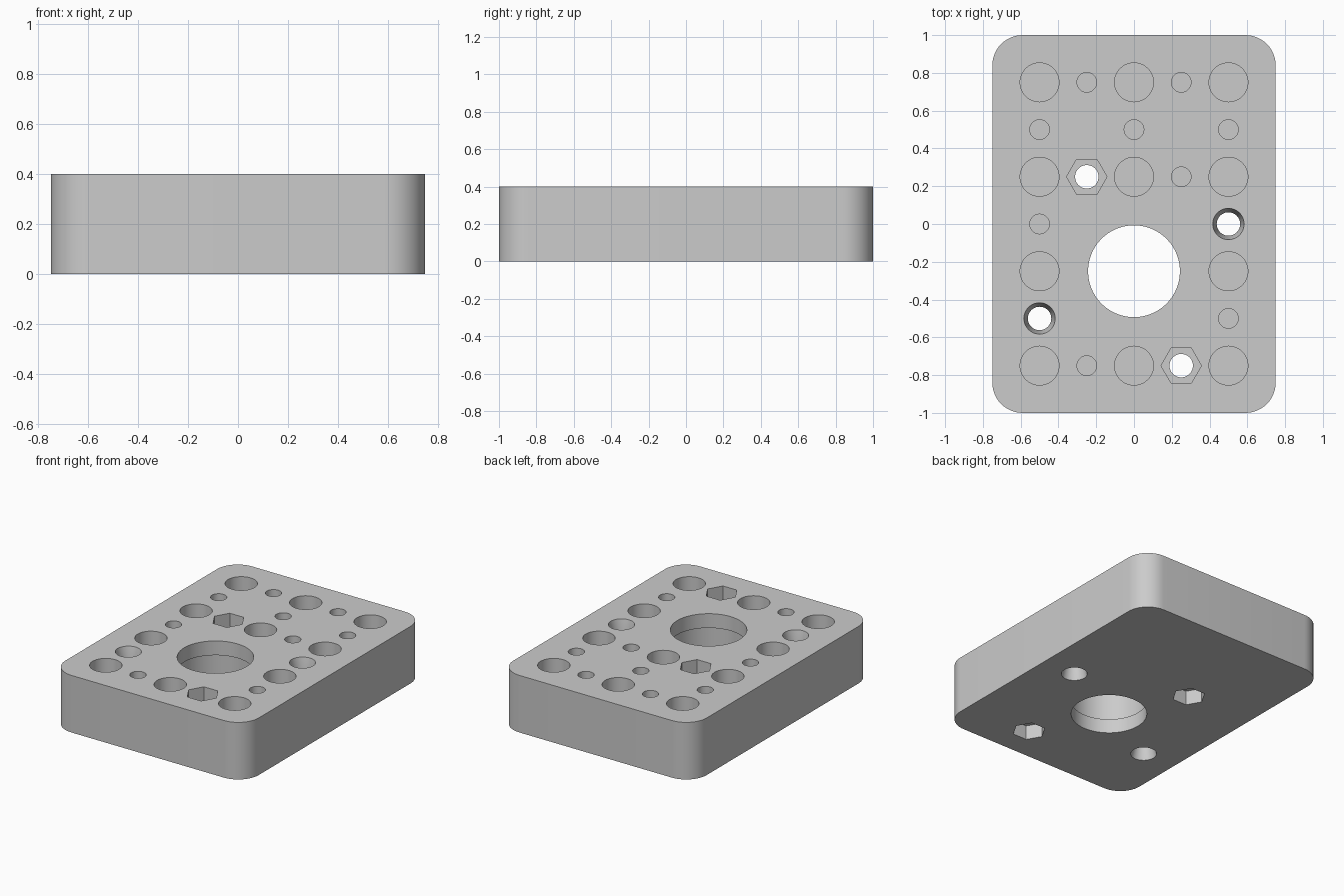
import bpy, bmesh
from math import cos, sin, tau, radians

cube = bpy.data.objects.get("Cube")
if cube:
    bpy.data.objects.remove(cube)

W, D, H = 1.5, 2.0, 0.4
CORNER = 0.16
EPS = 0.05
STEP = 0.1

grey = bpy.data.materials.new("light_grey")
grey.use_nodes = True
colour = (0.6, 0.6, 0.6, 1)
grey.diffuse_color = colour
grey.node_tree.nodes["Principled BSDF"].inputs["Base Color"].default_value = colour


def make_object(name, bm):
    bmesh.ops.recalc_face_normals(bm, faces=bm.faces)
    mesh = bpy.data.meshes.new(name)
    bm.to_mesh(mesh)
    bm.free()
    mesh.materials.append(grey)
    obj = bpy.data.objects.new(name, mesh)
    bpy.context.collection.objects.link(obj)
    return obj


def lathe(bm, x, y, profile, sides):
    """Closed solid from (radius, height) pairs, stacked around a vertical axis."""
    rings = [[bm.verts.new((x + r * cos(tau * i / sides), y + r * sin(tau * i / sides), z))
              for i in range(sides)] for r, z in profile]
    bm.faces.new(rings[0])
    bm.faces.new(rings[-1])
    for a, b in zip(rings, rings[1:]):
        for i in range(sides):
            j = (i + 1) % sides
            bm.faces.new((a[i], a[j], b[j], b[i]))


# Block with rounded vertical corners
bm = bmesh.new()
bmesh.ops.create_cube(bm, size=1)
for v in bm.verts:
    v.co = (v.co.x * W, v.co.y * D, (v.co.z + 0.5) * H)
upright = [e for e in bm.edges if abs(e.verts[0].co.z - e.verts[1].co.z) > H / 2]
bmesh.ops.bevel(bm, geom=upright, offset=CORNER, segments=12, profile=0.5, affect='EDGES')
plate = make_object("drilled_plate", bm)

# Hole positions on the grid
bore = (0, -0.25)
nuts = [(-0.25, 0.25), (0.25, -0.75)]
flared = [(0.5, 0), (-0.5, -0.5)]
wide = [(x, y) for x in (-0.5, 0, 0.5) for y in (-0.75, -0.25, 0.25, 0.75) if (x, y) != bore]
narrow = [(x, 0.75) for x in (-0.25, 0.25)] + [(x, 0.5) for x in (-0.5, 0, 0.5)]
narrow += [(0.25, 0.25), (-0.5, 0), (0.5, -0.5), (-0.25, -0.75)]

# Round cutters: blind holes, flared holes, screw holes and grooved bore
bm = bmesh.new()
for spots, radius in ((wide, 0.103), (narrow, 0.052)):
    for x, y in spots:
        lathe(bm, x, y, [(radius, H / 2), (radius, H + EPS)], 48)
for x, y in flared:
    lathe(bm, x, y, [(0.083, -EPS), (0.083, 0), (0.062, STEP),
                     (0.062, H - STEP), (0.083, H), (0.083, H + EPS)], 48)
for x, y in nuts:
    lathe(bm, x, y, [(0.062, -EPS), (0.062, H + EPS)], 48)
lathe(bm, *bore, [(0.243, -EPS), (0.243, STEP), (0.252, STEP),
                  (0.252, H - STEP), (0.243, H - STEP), (0.243, H + EPS)], 96)
round_cutter = make_object("round_cutter", bm)

# Hexagonal nut pockets on both faces
bm = bmesh.new()
for x, y in nuts:
    lathe(bm, x, y, [(0.107, -EPS), (0.107, STEP)], 6)
    lathe(bm, x, y, [(0.107, H - STEP), (0.107, H + EPS)], 6)
hex_cutter = make_object("hex_cutter", bm)

bpy.context.view_layer.objects.active = plate
for cutter in (round_cutter, hex_cutter):
    cutter.hide_render = True
    mod = plate.modifiers.new(cutter.name, 'BOOLEAN')
    mod.operation = 'DIFFERENCE'
    mod.solver = 'EXACT'
    mod.object = cutter
    bpy.ops.object.modifier_apply(modifier=mod.name)
    bpy.data.objects.remove(cutter)

bpy.ops.object.select_all(action='DESELECT')
plate.select_set(True)
bpy.ops.object.shade_smooth_by_angle(angle=radians(30))
